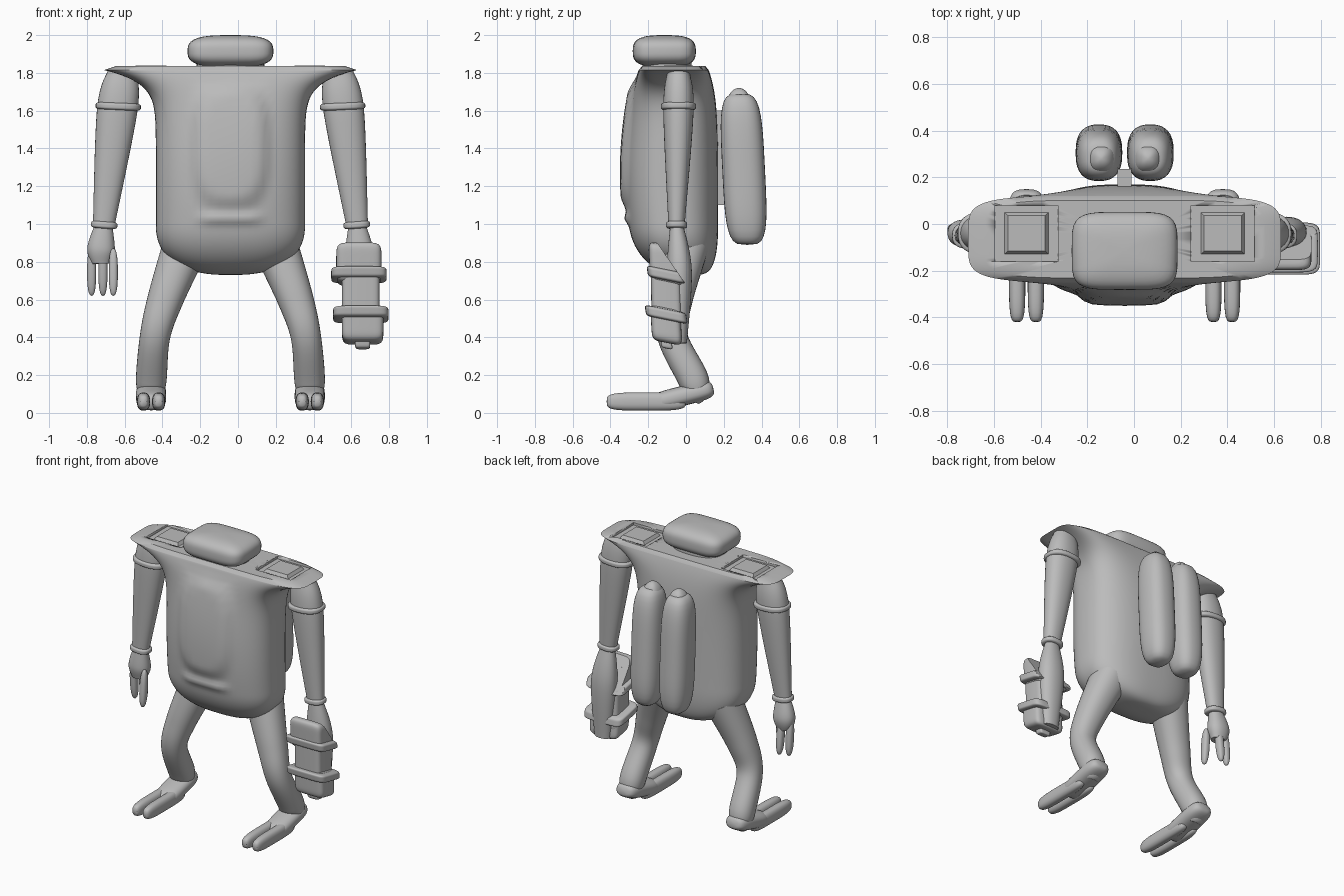
import bpy, bmesh, math
from mathutils import Vector

default_cube = bpy.data.objects.get("Cube")
if default_cube:
    bpy.data.objects.remove(default_cube, do_unlink=True)

MIRROR = -0.04  # mirror plane of the figure along x

grey = bpy.data.materials.new("plain grey")
grey.use_nodes = True
grey.diffuse_color = (0.5, 0.5, 0.5, 1)
grey.node_tree.nodes["Principled BSDF"].inputs["Base Color"].default_value = grey.diffuse_color


def finish(name, bm):
    """Turn a bmesh into a shaded object."""
    bmesh.ops.recalc_face_normals(bm, faces=bm.faces)
    mesh = bpy.data.meshes.new(name)
    bm.to_mesh(mesh)
    bm.free()
    mesh.materials.append(grey)
    obj = bpy.data.objects.new(name, mesh)
    bpy.context.collection.objects.link(obj)
    bpy.ops.object.select_all(action="DESELECT")
    bpy.context.view_layer.objects.active = obj
    obj.select_set(True)
    bpy.ops.object.shade_smooth_by_angle(angle=math.radians(40))
    return obj


def signed_power(value, exponent):
    return math.copysign(abs(value) ** exponent, value)


def skin(name, stations, side=1, segments=32, flat=False, shape=None):
    """Join superellipse rings; a station is (centre, half width, half depth, squareness)."""
    bm = bmesh.new()
    rings = []
    last = len(stations) - 1
    for index, (centre, width, depth, square) in enumerate(stations):
        before, after = stations[max(index - 1, 0)][0], stations[min(index + 1, last)][0]
        along = Vector((0, 0, 1)) if flat else (after - before).normalized()
        across = (Vector((1, 0, 0)) - along * along.x).normalized()
        outward = along.cross(across)
        ring = []
        for step in range(segments):
            angle = math.tau * step / segments
            point = (centre + across * width * signed_power(math.cos(angle), 2 / square)
                     + outward * depth * signed_power(math.sin(angle), 2 / square))
            if shape:
                point = shape(point)
            ring.append(bm.verts.new((MIRROR + side * point.x, point.y, point.z)))
        rings.append(ring)
    for lower, upper in zip(rings, rings[1:]):
        for step in range(segments):
            following = (step + 1) % segments
            bm.faces.new((lower[step], lower[following], upper[following], upper[step]))
    bm.faces.new(rings[0])
    bm.faces.new(rings[-1])
    return finish(name, bm)


def spread(count):
    """Fractions from 0 to 1, packed closer at both ends."""
    return [(1 - math.cos(math.pi * i / count)) / 2 for i in range(count + 1)]


def pill(name, start, end, width, depth, hardness=4, square=2.5, side=1, flat=False, shape=None):
    """Straight bar with rounded ends."""
    start, end = Vector(start), Vector(end)
    stations = []
    for t in spread(20):
        scale = max(1 - abs(2 * t - 1) ** hardness, 0) ** (1 / hardness)
        scale = max(scale, 0.05)
        stations.append((start.lerp(end, t), width * scale, depth * scale, square))
    return skin(name, stations, side, flat=flat, shape=shape)


def limb(name, joints, side, flatness=1.0):
    """Bent tube through joints of (x, y, z, radius), smoothed by a spline."""
    stations = []
    steps = 8
    for i in range(len(joints) - 1):
        picks = [joints[min(max(i + k, 0), len(joints) - 1)] for k in (-1, 0, 1, 2)]
        for step in range(steps + (i == len(joints) - 2)):
            t = step / steps
            x, y, z, radius = [
                b + t * (c - a + t * (2 * a - 5 * b + 4 * c - d + t * (3 * b - a - 3 * c + d))) / 2
                for a, b, c, d in zip(*picks)]
            stations.append((Vector((x, y, z)), radius, radius * flatness, 2.2))
    return skin(name, stations, side)


def box(name, centre, size, taper=1.0):
    bm = bmesh.new()
    bmesh.ops.create_cube(bm, size=1)
    for vert in bm.verts:
        scale = taper if vert.co.z > 0 else 1
        vert.co = Vector((vert.co.x * size[0] * scale, vert.co.y * size[1] * scale, vert.co.z * size[2]))
        vert.co += Vector(centre) + Vector((MIRROR, 0, 0))
    return finish(name, bm)


def ease(low, high, value):
    t = min(max((value - low) / (high - low), 0), 1)
    return t * t * (3 - 2 * t)


# Torso: round belly flaring into a wide shoulder shelf, with a raised chest panel and lip
def chest(point):
    if point.y < -0.1 and point.z < 1.8:
        across, up = abs(point.x) / 0.22, abs(point.z - 1.42) / 0.38
        panel = 1 - ease(0.7, 1, (across ** 3 + up ** 3) ** (1 / 3))
        lip = math.exp(-((point.z - 1.03) / 0.03) ** 2) * (1 - ease(0.1, 0.2, abs(point.x)))
        point.y -= 0.03 * panel + 0.02 * lip
    return point


def torso_station(t):
    belly = max(1 - (1 - min(4 * t, 1)) ** 2.4, 0) ** 0.4
    width = 0.395 * belly + 0.275 * t ** 16
    front = belly * (0.25 + 0.07 * math.sin(math.pi * t) ** 0.8)
    back = 0.17 * belly ** 0.5 - 0.05 * t ** 8
    centre = Vector((0, (back - front) / 2, 0.73 + 1.085 * t))
    return centre, max(width, 0.01), max((front + back) / 2, 0.01), 2.6 + 2.4 * t ** 8


stations = [torso_station(t) for t in spread(80)]
rim, rim_width, rim_depth, rim_square = stations[-1]
for inset in (0.9, 0.7, 0.5, 0.3, 0.1):  # shelf top closes in rings
    stations.append((rim + Vector((0, 0, 0.022)), rim_width * inset, rim_depth * inset, rim_square))
torso = skin("torso", stations, segments=72, flat=True, shape=chest)

# Neck and head
pill("neck", (0, -0.1, 1.8), (0, -0.1, 1.88), 0.18, 0.13, flat=True)
pill("head", (0, -0.115, 1.83), (0, -0.115, 2), 0.227, 0.167, hardness=3, square=4.5, flat=True)

# Parts that repeat on both sides
for side, label in ((-1, "right_"), (1, "left_")):
    # Shoulder well with a raised pad
    well = box(label + "well_cutter", (side * 0.42, -0.04, 1.85), (0.27, 0.24, 0.06))
    well.hide_render = True
    well.hide_viewport = True
    cut = torso.modifiers.new(label + "well", "BOOLEAN")
    cut.object = well
    cut.solver = "EXACT"
    box(label + "shoulder_pad", (side * 0.42, -0.04, 1.825), (0.2, 0.19, 0.03), 0.8)

    # Arm with cuffs
    limb(label + "arm", [(0.57, -0.04, 1.8, 0.08), (0.6, -0.04, 1.6, 0.107),
                         (0.67, -0.05, 1, 0.058)], side, flatness=0.75)
    pill(label + "elbow_ring", (0.593, -0.04, 1.645), (0.595, -0.04, 1.6), 0.12, 0.093, side=side)
    pill(label + "wrist_ring", (0.667, -0.05, 1.015), (0.67, -0.05, 0.975), 0.07, 0.056, side=side)

    # Bent leg and two-toed foot
    limb(label + "leg", [(0.24, 0, 0.88, 0.12), (0.345, -0.06, 0.6, 0.095), (0.4, -0.07, 0.4, 0.08),
                         (0.42, 0.045, 0.16, 0.08), (0.42, 0.02, 0.07, 0.05)], side)
    pill(label + "foot", (0.42, 0.145, 0.13), (0.42, -0.18, 0.05), 0.08, 0.052, side=side)
    for toe, x in (("inner_toe", 0.38), ("outer_toe", 0.46)):
        pill(label + toe, (x, 0, 0.06), (x, -0.42, 0.06), 0.035, 0.048, side=side)

    # Back tank with a pointed cap
    pill(label + "tank", (0.11, 0.325, 0.89), (0.11, 0.285, 1.69), 0.1, 0.113, hardness=4, side=side, flat=True)
    pill(label + "tank_cap", (0.1, 0.28, 1.5), (0.1, 0.28, 1.72), 0.065, 0.07, hardness=2, side=side)

box("tank_bracket", (0, 0.19, 1.35), (0.06, 0.09, 0.5))

# Open right hand
limb("right_palm", [(0.67, -0.05, 1, 0.045), (0.685, -0.04, 0.87, 0.073), (0.685, -0.04, 0.79, 0.05)],
     -1, flatness=0.8)
for finger, x, y in (("outer_finger", 0.735, -0.02), ("middle_finger", 0.675, 0), ("thumb", 0.62, -0.1)):
    pill("right_" + finger, (x, y / 2 - 0.03, 0.87), (x, y, 0.62), 0.024, 0.027, hardness=2.5, side=-1)

# Left hand: long closed grip
limb("left_grip", [(0.67, -0.05, 1, 0.045), (0.69, -0.035, 0.75, 0.088), (0.7, -0.04, 0.37, 0.06)],
     1, flatness=0.75)


# Ribbed gauntlet around the grip, its top sloping back
def slope(point):
    point.y = min(point.y, 0.56 - 0.8 * point.z)
    point.z -= 0.2 * (point.y + 0.1)
    return point


for part, x, bottom, top, width, depth in (
        ("core", 0.69, 0.4, 0.85, 0.1, 0.08), ("upper_block", 0.68, 0.68, 0.89, 0.12, 0.09),
        ("lower_block", 0.7, 0.37, 0.56, 0.11, 0.08), ("upper_collar", 0.68, 0.7, 0.76, 0.147, 0.1),
        ("lower_collar", 0.69, 0.49, 0.55, 0.147, 0.11), ("nub", 0.7, 0.34, 0.42, 0.04, 0.03)):
    pill("gauntlet_" + part, (x, -0.1, bottom), (x, -0.11, top), width, depth,
         hardness=6, square=6, flat=True, shape=slope)
